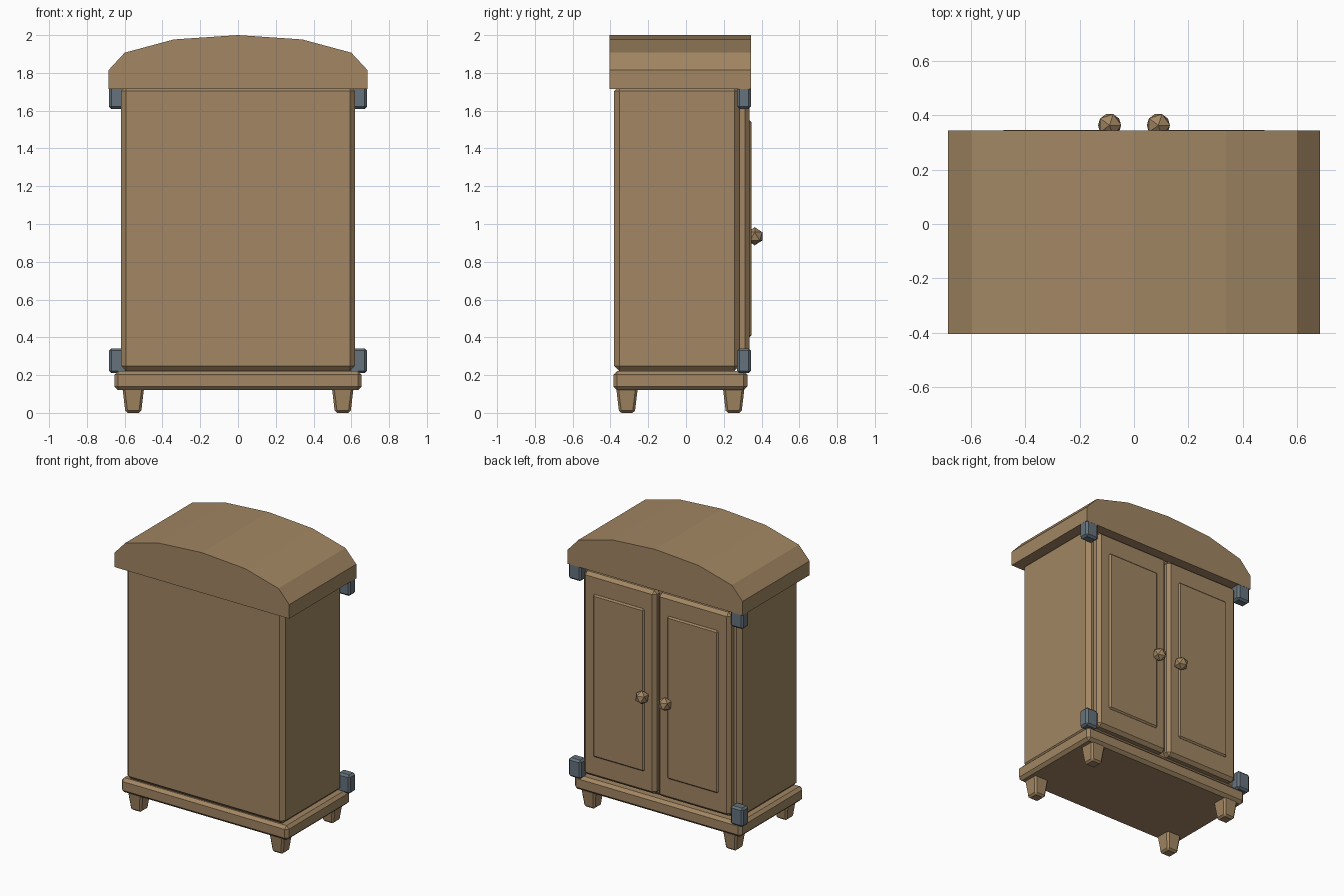
import bpy, bmesh
from mathutils import Vector

cube = bpy.data.objects.get("Cube")
if cube:
    bpy.data.objects.remove(cube, do_unlink=True)


def make_material(name, rgb):
    mat = bpy.data.materials.new(name)
    mat.use_nodes = True
    mat.diffuse_color = (*rgb, 1)
    mat.node_tree.nodes["Principled BSDF"].inputs["Base Color"].default_value = (*rgb, 1)
    return mat


WOOD = make_material("warm brown wood", (0.36, 0.24, 0.125))
METAL = make_material("blue grey metal", (0.13, 0.17, 0.20))


def finish(name, bm, mat):
    bmesh.ops.recalc_face_normals(bm, faces=bm.faces[:])
    mesh = bpy.data.meshes.new(name)
    bm.to_mesh(mesh)
    bm.free()
    mesh.materials.append(mat)
    obj = bpy.data.objects.new(name, mesh)
    bpy.context.collection.objects.link(obj)
    return obj


def box(name, low, high, mat, bevel, taper=1.0):
    """Chamfered box between two corners; taper shrinks its bottom end."""
    low, high = Vector(low), Vector(high)
    middle, size = (low + high) / 2, high - low
    bm = bmesh.new()
    bmesh.ops.create_cube(bm, size=1)
    for v in bm.verts:
        k = taper if v.co.z < 0 else 1
        v.co = middle + Vector((v.co.x * size.x * k, v.co.y * size.y * k, v.co.z * size.z))
    bmesh.ops.bevel(bm, geom=bm.edges[:], offset=bevel, segments=1,
                    profile=0.5, affect='EDGES')
    return finish(name, bm, mat)


def mirrored_box(name, side, x, y, z, mat, bevel, taper=1.0):
    xs = sorted((side * x[0], side * x[1]))
    return box(name, (xs[0], y[0], z[0]), (xs[1], y[1], z[1]), mat, bevel, taper)


# Plinth and cabinet body
box("plinth", (-0.655, -0.385, 0.12), (0.655, 0.325, 0.222), WOOD, 0.02)
box("cabinet_body", (-0.62, -0.38, 0.222), (0.62, 0.283, 1.73), WOOD, 0.027)

# Arched roof: a half outline mirrored and extruded through the depth
half = [(0.685, 1.715), (0.685, 1.815), (0.6, 1.907), (0.34, 1.977)]
outline = half + [(0, 2.0)] + [(-x, z) for x, z in reversed(half)]
bm = bmesh.new()
face = bm.faces.new([bm.verts.new((x, -0.405, z)) for x, z in outline])
extruded = bmesh.ops.extrude_face_region(bm, geom=[face])["geom"]
bmesh.ops.translate(bm, vec=(0, 0.75, 0),
                    verts=[g for g in extruded if isinstance(g, bmesh.types.BMVert)])
finish("arched_roof", bm, WOOD)

for side, label in ((1, "left"), (-1, "right")):
    # Tapered feet
    for y, end in (((-0.37, -0.255), "front"), ((0.195, 0.31), "back")):
        mirrored_box(f"{end}_{label}_foot", side, (0.497, 0.612), y,
                     (0, 0.135), WOOD, 0.012, 0.72)

    # Door with raised panel and knob
    mirrored_box(f"{label}_door", side, (0.008, 0.575), (0.26, 0.335),
                 (0.25, 1.69), WOOD, 0.022)
    mirrored_box(f"{label}_door_panel", side, (0.09, 0.49), (0.315, 0.346),
                 (0.4, 1.55), WOOD, 0.01)
    bm = bmesh.new()
    bmesh.ops.create_icosphere(bm, subdivisions=1, radius=0.048)
    bmesh.ops.translate(bm, verts=bm.verts[:], vec=(side * 0.09, 0.364, 0.935))
    finish(f"{label}_knob", bm, WOOD)

    # Metal corner hinges
    for z, level in (((0.21, 0.342), "lower"), ((1.61, 1.742), "upper")):
        mirrored_box(f"{level}_{label}_hinge", side, (0.585, 0.684), (0.27, 0.344),
                     z, METAL, 0.013)
